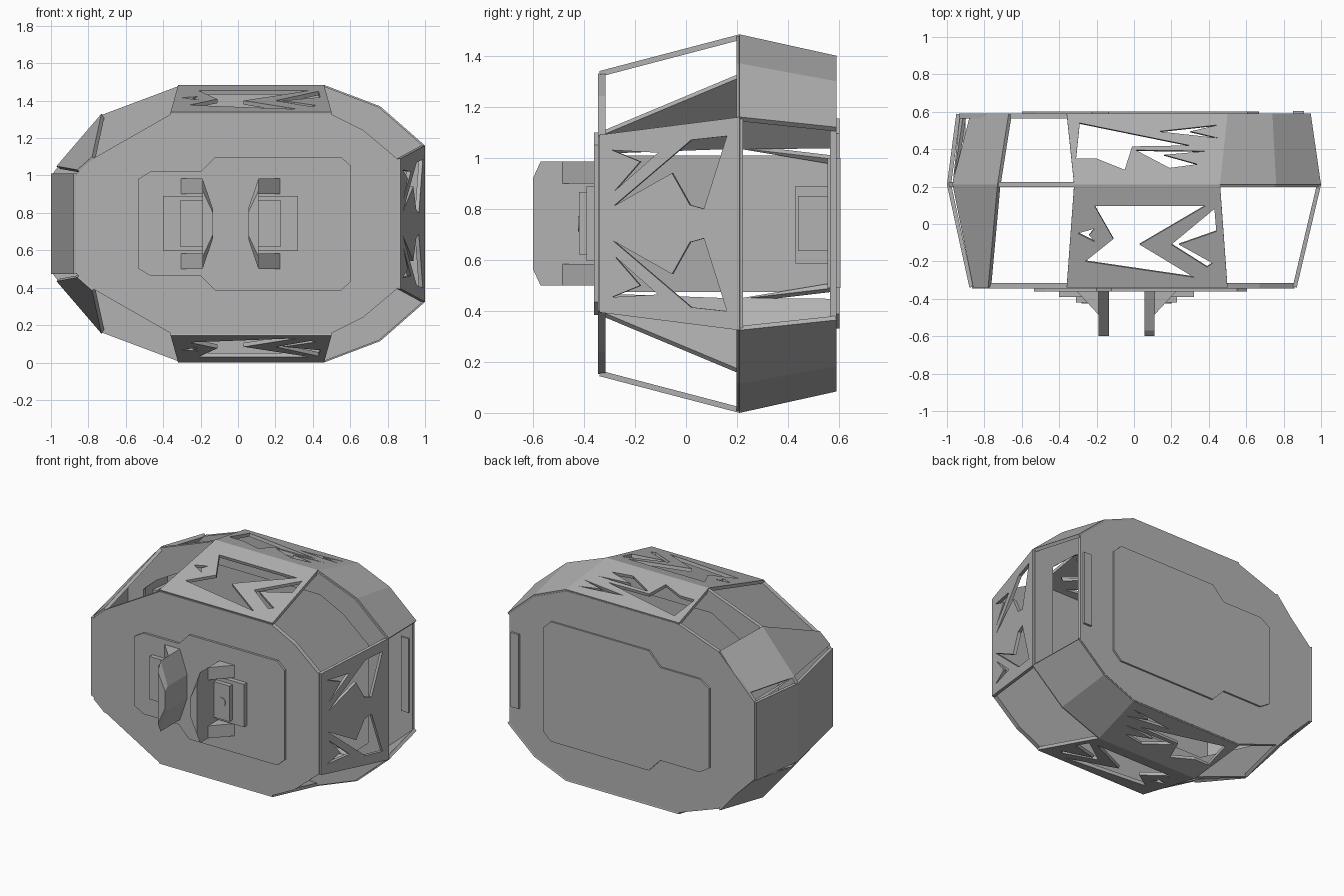
import bpy, bmesh, math
from mathutils import Vector

cube = bpy.data.objects.get("Cube")
if cube:
    bpy.data.objects.remove(cube)

grey = bpy.data.materials.new("plain_grey")
grey.use_nodes = True
grey.diffuse_color = (0.45, 0.45, 0.45, 1)
grey.node_tree.nodes["Principled BSDF"].inputs["Base Color"].default_value = (0.45, 0.45, 0.45, 1)

HEIGHT = 1.484
CENTRE = Vector((0, 0.1, HEIGHT / 2))
FRONT, MID, BACK = -0.34, 0.21, 0.59
MIRROR_X = -0.04  # symmetry line of the front brackets


def finish(name, bm):
    bmesh.ops.recalc_face_normals(bm, faces=bm.faces[:])
    mesh = bpy.data.meshes.new(name)
    bm.to_mesh(mesh)
    bm.free()
    mesh.materials.append(grey)
    obj = bpy.data.objects.new(name, mesh)
    bpy.context.collection.objects.link(obj)
    return obj


def flip_z(points):
    return [(*p[:-1], HEIGHT - p[-1]) for p in points]


def loop_edges(bm, points):
    verts = [bm.verts.new(p) for p in points]
    return [bm.edges.new((v, verts[i - 1])) for i, v in enumerate(verts)]


def thicken(bm, offset):
    geom = bmesh.ops.extrude_face_region(bm, geom=bm.faces[:])["geom"]
    bmesh.ops.translate(bm, vec=offset, verts=[g for g in geom if isinstance(g, bmesh.types.BMVert)])


def plate(name, outline, y0, y1, holes=()):
    """Flat plate from an x-z outline, between two depths."""
    bm = bmesh.new()
    edges = []
    for ring in (outline, *holes):
        edges += loop_edges(bm, [(x, z, 0) for x, z in ring])
    bmesh.ops.triangle_fill(bm, edges=edges, use_beauty=True, normal=(0, 0, 1))
    for v in bm.verts:
        v.co = (v.co.x, y0, v.co.y)
    bmesh.ops.dissolve_limit(bm, angle_limit=0.01, verts=bm.verts[:], edges=bm.edges[:])
    thicken(bm, (0, y1 - y0, 0))
    return finish(name, bm)


def panel(name, corners, holes=(), axes=(0, 1), thick=0.022):
    """Tilted shell panel; holes are drawn along two axes and projected onto it."""
    pts = [Vector(c) for c in corners]
    normal = (pts[1] - pts[0]).cross(pts[2] - pts[0]).normalized()
    if normal.dot(pts[0] - CENTRE) < 0:
        normal.negate()
    bm = bmesh.new()
    if holes:
        i, j = axes
        k = 3 - i - j
        edges = loop_edges(bm, [(p[i], p[j], 0) for p in pts])
        for hole in holes:
            edges += loop_edges(bm, [(*p, 0) for p in hole])
        bmesh.ops.triangle_fill(bm, edges=edges, use_beauty=True, normal=(0, 0, 1))
        for v in bm.verts:
            a, b = v.co.x, v.co.y
            co = Vector((0, 0, 0))
            co[i], co[j] = a, b
            co[k] = pts[0][k] - (normal[i] * (a - pts[0][i]) + normal[j] * (b - pts[0][j])) / normal[k]
            v.co = co
        bmesh.ops.dissolve_limit(bm, angle_limit=0.01, verts=bm.verts[:], edges=bm.edges[:])
    else:
        bm.faces.new([bm.verts.new(p) for p in pts])
    thicken(bm, -normal * thick)
    return finish(name, bm)


def box(name, x, y, z):
    bm = bmesh.new()
    bmesh.ops.create_cube(bm, size=1)
    for v in bm.verts:
        v.co = [r[0] if c < 0 else r[1] for c, r in zip(v.co, (x, y, z))]
    return finish(name, bm)


def prism(name, ring_a, ring_b):
    """Solid between two matching rings of 3D points."""
    bm = bmesh.new()
    a = [bm.verts.new(p) for p in ring_a]
    b = [bm.verts.new(p) for p in ring_b]
    bm.faces.new(a)
    bm.faces.new(b)
    for i in range(len(a)):
        bm.faces.new((a[i - 1], a[i], b[i], b[i - 1]))
    return finish(name, bm)


# Upper half outlines (x, z), from left edge of the front view to its right edge
mid = [(-1, 1.01), (-.97, 1.05), (-.73, 1.33), (-.32, HEIGHT), (.46, HEIGHT), (.76, 1.37), (1, 1.16)]
front = [(-.88, 1.01), (-.86, 1.03), (-.78, 1.1), (-.36, 1.34), (.5, 1.34), (.68, 1.25), (.87, 1.09)]
back = [(-.95, 1.01), (-.93, 1.03), (-.67, 1.29), (-.36, 1.4), (.5, 1.4), (.74, 1.3), (.945, 1.12)]


def full(half, scale=1.0):
    loop = half + flip_z(half)[::-1]
    return [(x * scale, CENTRE.z + (z - CENTRE.z) * scale) for x, z in loop]


# Main plates and the frame around the middle
plate("front_plate", full(front, .985), FRONT - .005, FRONT + .025)
plate("back_plate", full(back, .985), BACK - .025, BACK)
plate("middle_frame", full(mid, .992), MID - .012, MID + .014, [full(front, .975)])

# Raised pads on the front and back plates
pad_half = [(-.535, .98), (-.47, 1.02), (-.2, 1.02), (-.12, 1.1), (.55, 1.1), (.605, 1.05)]
pad = full(pad_half)
plate("front_pad", pad, -.36, FRONT)
back_pad = [(.035 + (x - .035) * 1.11, CENTRE.z + (z - CENTRE.z) * 1.15) for x, z in pad]
plate("back_pad", back_pad, BACK, .602)

# Cut-out patterns of the shell panels
top_front_holes = [
    [(-.3, -.05), (-.21, -.025), (-.24, -.06), (-.21, -.095)],
    [(-.21, .095), (.38, .095), (.03, -.11), (.32, -.285), (-.26, -.2), (-.11, -.08)],
    [(.2, -.11), (.43, .08), (.44, -.04), (.24, -.11), (.42, -.21), (.39, -.23)]]
top_back_holes = [
    [(-.29, .54), (.3, .42), (-.01, .415), (-.05, .29), (-.2, .35), (-.31, .35)],
    [(.01, .395), (.39, .39), (.16, .37), (.34, .32), (.19, .3)],
    [(.13, .495), (.45, .53), (.3, .495), (.45, .46)]]
side_holes = [
    [(-.29, 1.03), (-.11, 1.02), (-.28, .87), (-.18, .985)],
    [(-.285, .81), (.02, 1.07), (.16, 1.085), (.07, .8), (.015, .815), (-.055, .94)]]
corner_hole = [[(-.962, .25), (-.915, .57), (-.88, .57)]]


def strip(i, near, y):
    """Four corners between the middle outline and another outline."""
    at = MID
    return [(mid[i][0], at, mid[i][1]), (mid[i + 1][0], at, mid[i + 1][1]),
            (near[i + 1][0], y, near[i + 1][1]), (near[i][0], y, near[i][1])]


# Shell panels that repeat above and below
for side, turn in (("upper", list), ("lower", flip_z)):
    panel(side + "_front_panel", turn(strip(3, front, FRONT)), top_front_holes)
    panel(side + "_back_panel", turn(strip(3, back, BACK)), top_back_holes)
    panel(side + "_corner_front_panel", turn(strip(1, front, FRONT)))
    panel(side + "_corner_back_panel", turn(strip(1, back, BACK)), corner_hole)
    for i in (4, 5):
        panel(side + "_slope_back_panel", turn(strip(i, back, BACK)))


# Side panels
def side_corners(i, outline, y):
    a, b = (mid[i][0], MID, mid[i][1]), (outline[i][0], y, outline[i][1])
    return [a, b] + flip_z([b, a])


panel("cutout_side_panel", side_corners(6, front, FRONT), side_holes + [flip_z(h) for h in side_holes], (1, 2))
panel("solid_side_front_panel", side_corners(0, front, FRONT))
panel("solid_side_back_panel", side_corners(0, back, BACK))

# Bar at the open side, and stepped block inside the solid side
box("side_bar", (.85, .91), (.555, .605), (.49, 1.0))
box("inner_block_base", (-.95, -.92), (.43, .565), (.585, .89))
box("inner_block_step", (-.92, -.9), (.44, .565), (.635, .85))

# Front hinge brackets
bore_bm = bmesh.new()
bmesh.ops.create_cone(bore_bm, cap_ends=True, segments=32, radius1=.06, radius2=.06, depth=1)
for v in bore_bm.verts:
    v.co = (v.co.z, v.co.x - .515, v.co.y + CENTRE.z)
bore = finish("bore_cutter", bore_bm)
bore.hide_render = True
bore.hide_viewport = True

lug_half = [(-.35, .985), (-.57, .985), (-.6, .92)]
lug = lug_half + flip_z(lug_half)[::-1]
for name, s in (("left", 1), ("right", -1)):
    def px(x):
        return MIRROR_X + s * (x - MIRROR_X)

    def span(a, b):
        return tuple(sorted((px(a), px(b))))

    # Lug narrows in height towards its inner face
    outer = [(px(.11), y, z) for y, z in lug]
    inner = [(px(.055), y, CENTRE.z + (z - CENTRE.z) * .34) for y, z in lug]
    body = prism(name + "_lug", outer, inner)
    cut = body.modifiers.new("bore", "BOOLEAN")
    cut.object = bore
    cut.solver = "EXACT"
    # Gussets
    for z0, z1 in ((.9, .985), (HEIGHT - .985, HEIGHT - .9)):
        tri = [(.11, -.485), (.11, -.355), (.23, -.355)]
        prism(name + "_gusset", [(px(x), y, z0) for x, y in tri], [(px(x), y, z1) for x, y in tri])
    # Stepped mounting block with a round pin
    box(name + "_mount_base", span(.11, .32), (-.39, -.355), (.595, .89))
    box(name + "_mount_step", span(.11, .23), (-.42, -.385), (.62, .865))
    pin = bmesh.new()
    bmesh.ops.create_cone(pin, cap_ends=True, segments=24, radius1=.03, radius2=.03, depth=.02)
    for v in pin.verts:
        v.co = (px(.17) + v.co.x, -.414 + v.co.z, CENTRE.z + v.co.y)
    finish(name + "_pin", pin)
